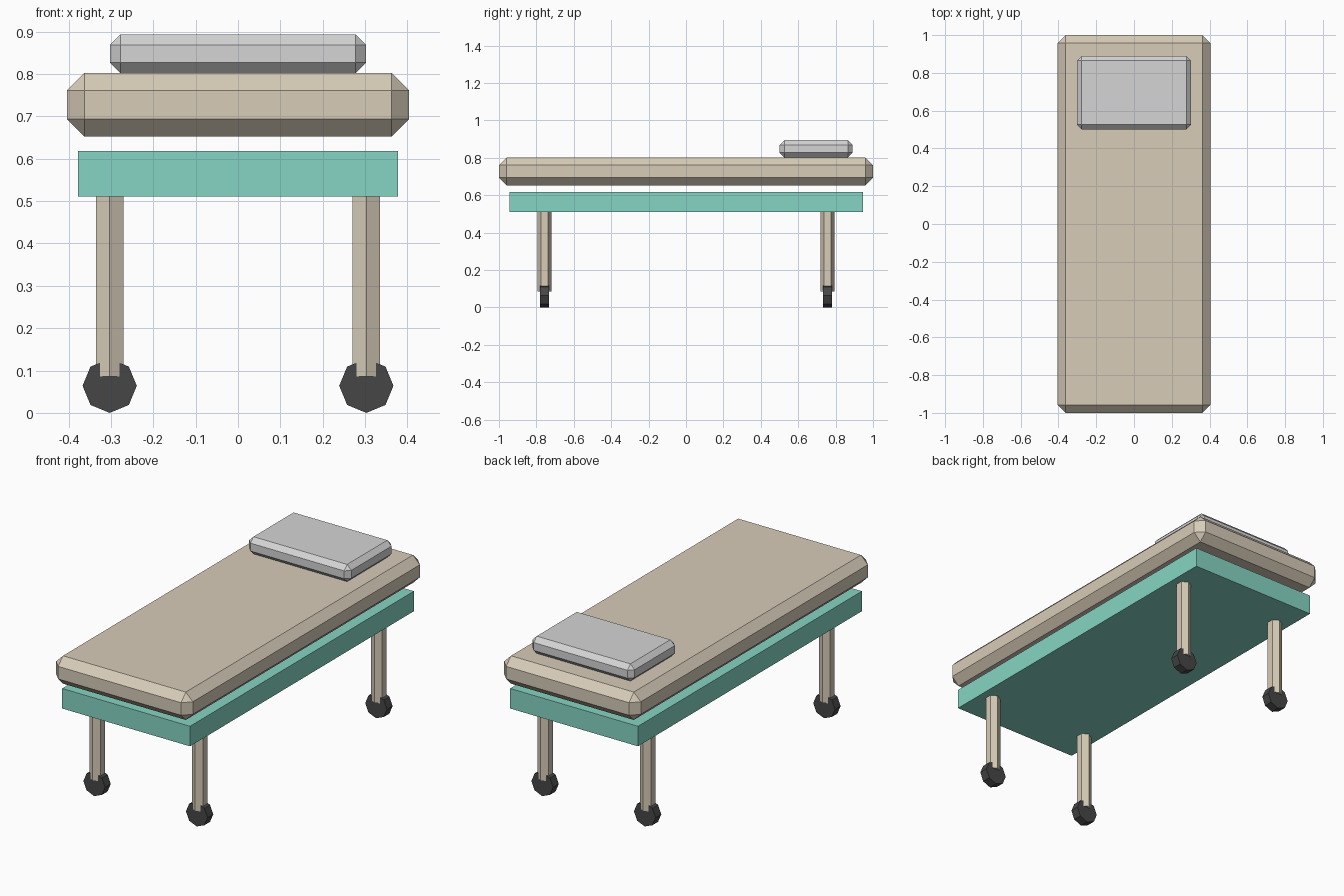
import bpy, math

if "Cube" in bpy.data.objects:
    bpy.data.objects.remove(bpy.data.objects["Cube"])


def srgb(r, g, b):
    def lin(c):
        c /= 255
        return c / 12.92 if c <= 0.04045 else ((c + 0.055) / 1.055) ** 2.4
    return (lin(r), lin(g), lin(b), 1.0)


def material(name, rgb):
    m = bpy.data.materials.new(name)
    m.diffuse_color = srgb(*rgb)
    m.use_nodes = True
    m.node_tree.nodes["Principled BSDF"].inputs["Base Color"].default_value = m.diffuse_color
    return m


beige = material("beige", (215, 204, 184))
teal = material("teal", (134, 213, 195))
light_grey = material("light grey", (213, 213, 213))
dark_grey = material("dark grey", (70, 70, 70))


def box(name, lo, hi, mat, bevel=0.0):
    centre = [(a + b) / 2 for a, b in zip(lo, hi)]
    bpy.ops.mesh.primitive_cube_add(size=1, location=centre)
    o = bpy.context.object
    o.name = name
    o.scale = [b - a for a, b in zip(lo, hi)]
    bpy.ops.object.transform_apply(location=False, rotation=False, scale=True)
    o.data.materials.append(mat)
    if bevel:
        mod = o.modifiers.new("chamfer", 'BEVEL')
        mod.width = bevel
        mod.segments = 1
    return o


def cylinder(name, sides, radius, depth, loc, mat, rot=(0, 0, 0)):
    bpy.ops.mesh.primitive_cylinder_add(vertices=sides, radius=radius, depth=depth,
                                        location=loc, rotation=rot)
    o = bpy.context.object
    o.name = name
    o.data.materials.append(mat)
    return o


# Bed surface: mattress, pillow and the frame floating just beneath
box("mattress", (-0.404, -1.0, 0.653), (0.404, 1.0, 0.802), beige, 0.041)
box("pillow", (-0.302, 0.501, 0.802), (0.302, 0.890, 0.894), light_grey, 0.025)
box("frame", (-0.378, -0.945, 0.511), (0.378, 0.945, 0.618), teal)

# Four hexagonal legs, each ending in an octagonal caster wheel
for end, y in (("foot", -0.757), ("head", 0.757)):
    for side, x in (("left", -0.303), ("right", 0.303)):
        cylinder(f"{end}_{side}_leg", 6, 0.0375, 0.427, (x, y, 0.2995), beige)
        cylinder(f"{end}_{side}_wheel", 8, 0.064, 0.048, (x, y, 0.064),
                 dark_grey, (math.pi / 2, 0, 0))
